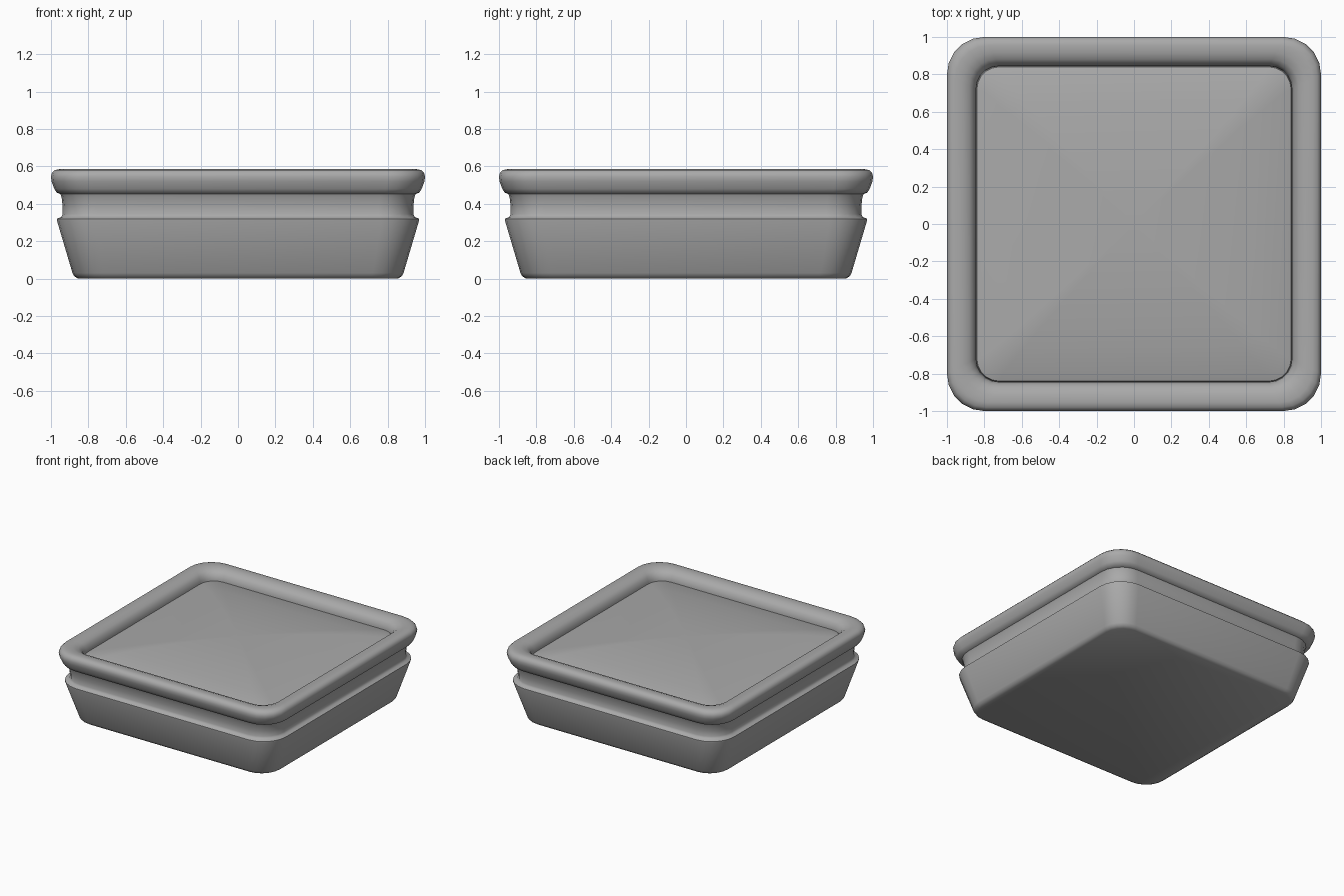
import bpy, bmesh, math

cube = bpy.data.objects.get("Cube")
if cube:
    bpy.data.objects.remove(cube)

grey = bpy.data.materials.new("plain_grey")
grey.use_nodes = True
colour = (0.4, 0.4, 0.4, 1)
grey.diffuse_color = colour
grey.node_tree.nodes["Principled BSDF"].inputs["Base Color"].default_value = colour


def rounded_square(half, radius, steps=5):
    """Outline of a square with rounded corners, counter-clockwise."""
    points = []
    for corner in range(4):
        middle = math.radians(45 + 90 * corner)
        cx = math.copysign(half - radius, math.cos(middle))
        cy = math.copysign(half - radius, math.sin(middle))
        for i in range(steps + 1):
            a = math.pi / 2 * (corner + i / steps)
            points.append((cx + radius * math.cos(a), cy + radius * math.sin(a)))
    return points


def loft(name, profile, cap_start=False, cap_end=False):
    """Skin rounded squares given as (half width, height, corner radius)."""
    bm = bmesh.new()
    rings = [[bm.verts.new((x, y, z)) for x, y in rounded_square(half, r)]
             for half, z, r in profile]
    for low, high in zip(rings, rings[1:]):
        n = len(low)
        for i in range(n):
            j = (i + 1) % n
            bm.faces.new((low[i], low[j], high[j], high[i]))
    if cap_start:
        bm.faces.new(rings[0][::-1])
    if cap_end:
        bm.faces.new(rings[-1])
    mesh = bpy.data.meshes.new(name)
    bm.to_mesh(mesh)
    bm.free()
    mesh.materials.append(grey)
    obj = bpy.data.objects.new(name, mesh)
    bpy.context.collection.objects.link(obj)
    bpy.ops.object.select_all(action="DESELECT")
    obj.select_set(True)
    bpy.context.view_layer.objects.active = obj
    bpy.ops.object.shade_smooth_by_angle(angle=math.radians(40))
    return obj


# Tapered body with a ledge and a recessed neck
loft("body", [
    (0.855, 0, 0.15), (0.875, 0.012, 0.16), (0.885, 0.03, 0.165),
    (0.968, 0.31, 0.2), (0.968, 0.32, 0.2), (0.945, 0.33, 0.19),
    (0.937, 0.345, 0.185), (0.938, 0.39, 0.185), (0.943, 0.435, 0.185),
    (0.95, 0.452, 0.19)], cap_start=True)

# Rolled rim
loft("rim", [
    (0.95, 0.452, 0.19), (0.97, 0.46, 0.19), (0.982, 0.48, 0.195),
    (0.997, 0.52, 0.2), (1, 0.545, 0.2), (0.995, 0.565, 0.2),
    (0.98, 0.58, 0.19), (0.955, 0.585, 0.18), (0.915, 0.583, 0.16),
    (0.88, 0.57, 0.14), (0.858, 0.55, 0.13), (0.845, 0.515, 0.12),
    (0.843, 0.48, 0.12)])

# Gently domed top panel
loft("top_panel", [
    (0.845, 0.49, 0.12), (0.84, 0.505, 0.12), (0.8, 0.517, 0.1),
    (0.65, 0.541, 0.07), (0.5, 0.558, 0.05), (0.35, 0.57, 0.03),
    (0.18, 0.578, 0.015), (0.02, 0.58, 0.002)], cap_end=True)
